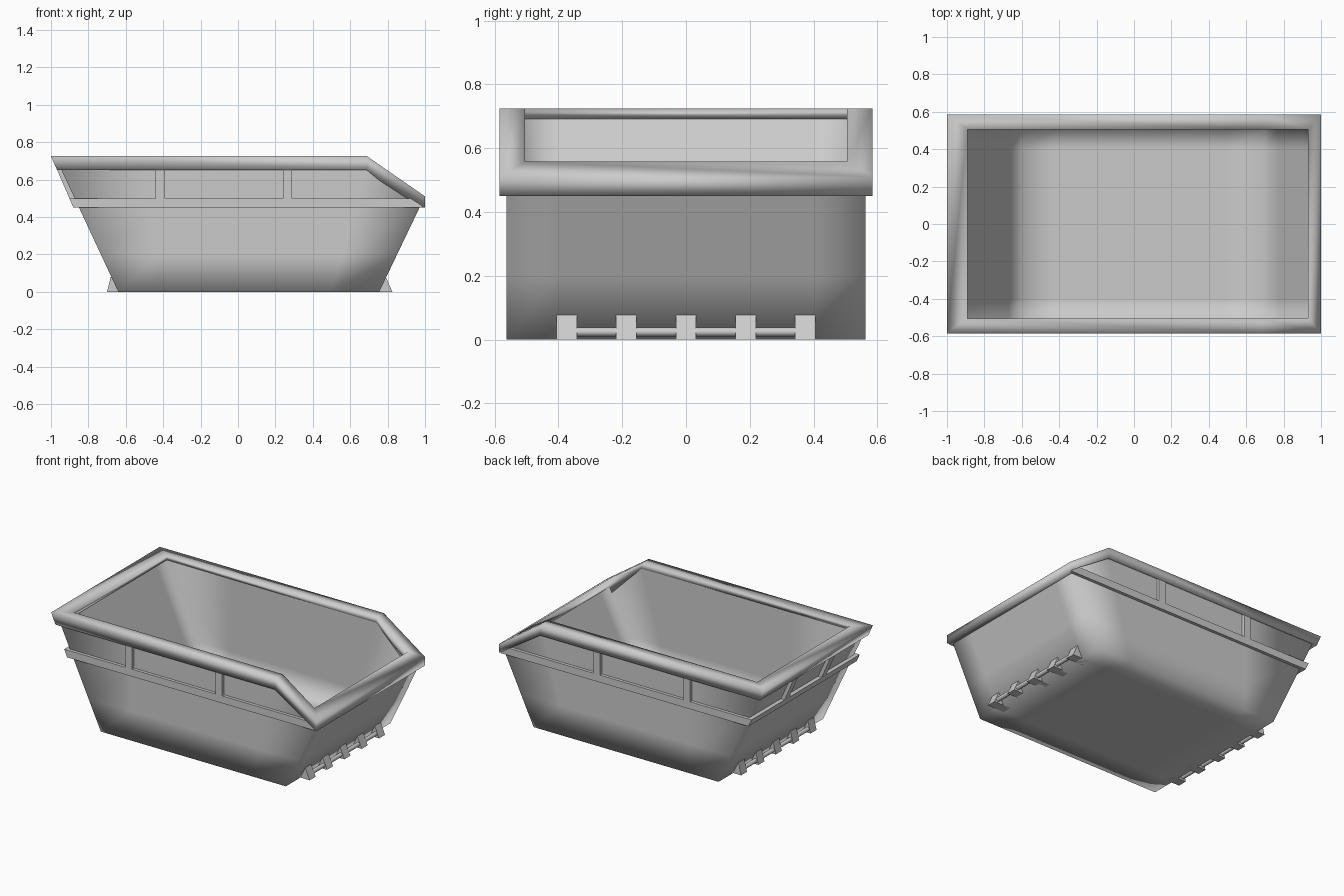
import bpy, bmesh, math
from mathutils import Vector

if "Cube" in bpy.data.objects:
    bpy.data.objects.remove(bpy.data.objects["Cube"])


def finish(bm, name, smooth=False):
    me = bpy.data.meshes.new(name)
    bm.to_mesh(me)
    bm.free()
    for p in me.polygons:
        p.use_smooth = smooth
    ob = bpy.data.objects.new(name, me)
    bpy.context.collection.objects.link(ob)
    return ob


def loop(profile, y):
    """Side profile at -y, returning along +y: one loop around the container."""
    return [(x, -y, z) for x, z in profile] + [(x, y, z) for x, z in reversed(profile)]


def loft(bm, loops, closed_path=True, closed_section=True):
    rings = [[bm.verts.new(p) for p in lp] for lp in loops]
    n, m = len(rings[0]), len(rings)
    for i in range(m if closed_section else m - 1):
        a, b = rings[i], rings[(i + 1) % m]
        for j in range(n if closed_path else n - 1):
            k = (j + 1) % n
            bm.faces.new((a[j], a[k], b[k], b[j]))
    if not closed_path:
        bm.faces.new([r[0] for r in rings])
        bm.faces.new([r[-1] for r in rings])
    return rings


def shell(bm, bottom, top, y, inward):
    """Open tub with a floor; extra cuts keep the smooth shading near its edges."""
    r = loft(bm, [loop(bottom, y), loop(top, y)], closed_section=False)[0]
    bm.faces.new((r[0], r[1], r[4], r[5]))
    bm.faces.new((r[1], r[2], r[3], r[4]))
    cuts = [((-.42, 0, 0), (1, 0, 0)), ((.28, 0, 0), (1, 0, 0)), ((0, -.4, 0), (0, 1, 0)),
            ((0, .4, 0), (0, 1, 0)), ((0, 0, .2), (0, 0, 1)), ((0, 0, .45), (0, 0, 1))]
    for co, no in cuts:
        bmesh.ops.bisect_plane(bm, geom=bm.verts[:] + bm.edges[:] + bm.faces[:],
                               plane_co=co, plane_no=no)
    bmesh.ops.recalc_face_normals(bm, faces=bm.faces[:])
    floor = min(bm.faces, key=lambda f: f.calc_center_median().z)
    if (floor.normal.z > 0) != inward:
        bmesh.ops.reverse_faces(bm, faces=bm.faces[:])


def prism(bm, profile, y0, y1):
    a = [bm.verts.new((x, y0, z)) for x, z in profile]
    b = [bm.verts.new((x, y1, z)) for x, z in profile]
    bm.faces.new(a)
    bm.faces.new(b)
    n = len(a)
    for i in range(n):
        k = (i + 1) % n
        bm.faces.new((a[i], a[k], b[k], b[i]))


# Tub: outer and inner skins
bm = bmesh.new()
shell(bm, [(-.64, 0), (.5, 0), (.755, 0)], [(-.962, .69), (.69, .69), (.985, .48)], .563, False)
finish(bm, "tub_outside", True)
bm = bmesh.new()
shell(bm, [(-.6, .055), (.5, .055), (.7, .055)], [(-.903, .705), (.69, .705), (.935, .51)], .507, True)
finish(bm, "tub_inside", True)

# Top rail following the sloped end
bm = bmesh.new()
loft(bm, [loop([(-1, .725), (.69, .725), (1, .51)], .585),
          loop([(-.967, .65), (.69, .65), (1, .45)], .585),
          loop([(-.89, .695), (.69, .69), (.93, .45)], .505),
          loop([(-.89, .725), (.69, .725), (.93, .558)], .505)])
bmesh.ops.recalc_face_normals(bm, faces=bm.faces[:])
rail = finish(bm, "top_rail", True)

# Lower rail, wrapping the two sides and the tall end
bm = bmesh.new()
section = [((-.88, .45), (.985, .45), .584), ((-.902, .5), (.985, .5), .584),
           ((-.85, .5), (.985, .5), .54), ((-.83, .45), (.985, .45), .54)]
loft(bm, [[(r[0], -y, r[1]), (l[0], -y, l[1]), (l[0], y, l[1]), (r[0], y, r[1])]
          for l, r, y in section], closed_path=False)
bmesh.ops.recalc_face_normals(bm, faces=bm.faces[:])
finish(bm, "lower_rail")

# Posts between the rails
bm = bmesh.new()
for x in (-.415, .265):
    for s in (-1, 1):
        prism(bm, [(x - .025, .48), (x + .025, .48), (x + .025, .67), (x - .025, .67)],
              s * .55, s * .584)
for y in (-.2, .2):
    prism(bm, [(-.893, .48), (-.975, .67), (-.93, .67), (-.85, .48)], y - .025, y + .025)
bmesh.ops.recalc_face_normals(bm, faces=bm.faces[:])
finish(bm, "rail_posts")

# Lugs and tipping bar at each end
for name, lug, rod_x in (("low_end", [(.70, 0), (.825, 0), (.79, .08), (.74, .08)], .797),
                         ("tall_end", [(-.59, 0), (-.70, 0), (-.68, .08), (-.63, .08)], -.677)):
    bm = bmesh.new()
    for i in range(-2, 3):
        prism(bm, lug, i * .187 - .032, i * .187 + .032)
    bmesh.ops.recalc_face_normals(bm, faces=bm.faces[:])
    finish(bm, name + "_lugs")
    bpy.ops.mesh.primitive_cylinder_add(vertices=16, radius=.014, depth=.76,
                                        location=(rod_x, 0, .024), rotation=(math.pi / 2, 0, 0))
    bpy.context.object.name = name + "_bar"
    bpy.ops.object.shade_smooth_by_angle()
